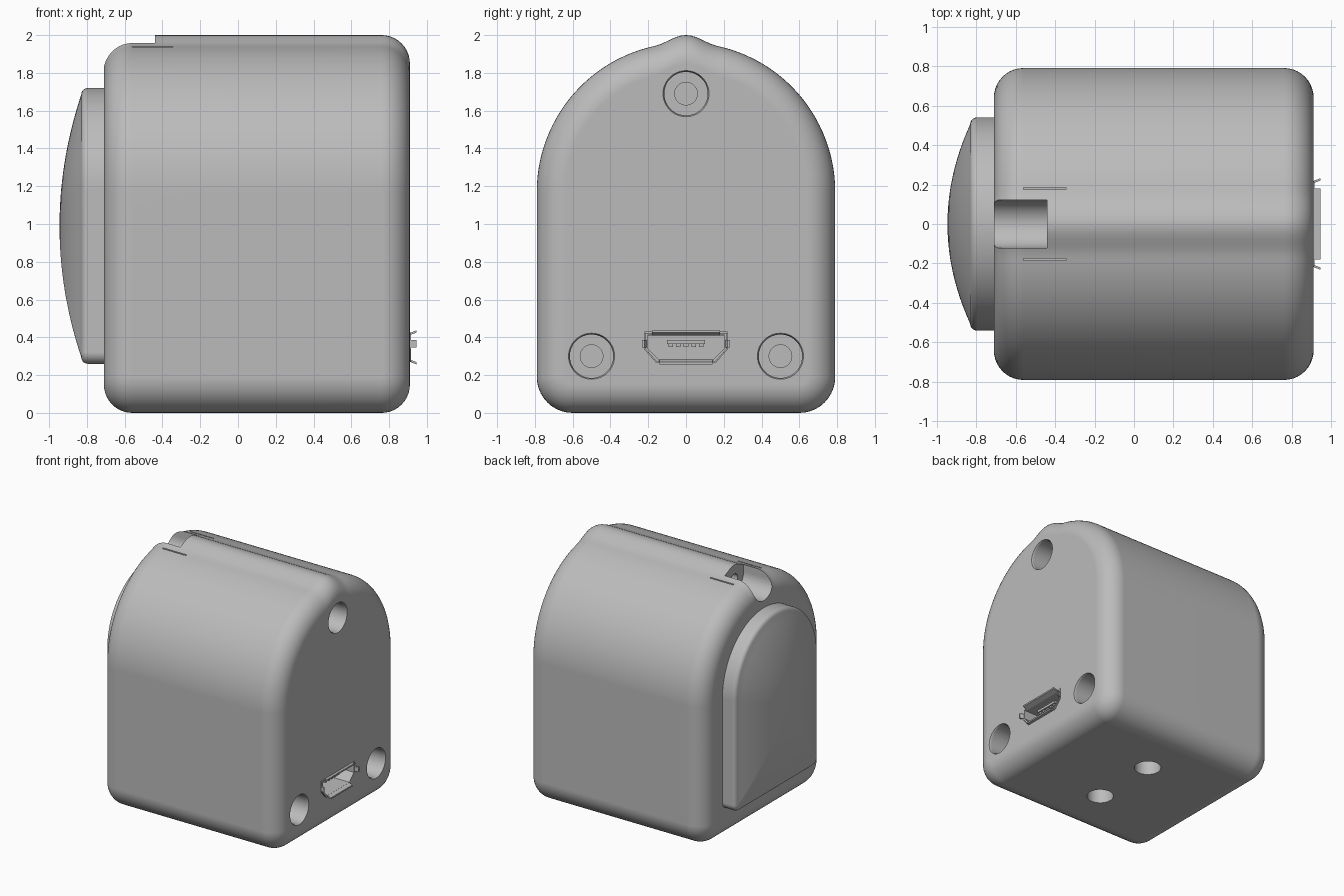
import bpy, bmesh
from math import sin, cos, pi, radians
from mathutils import Vector

old = bpy.data.objects.get("Cube")
if old:
    bpy.data.objects.remove(old, do_unlink=True)

grey = bpy.data.materials.new("plain grey")
grey.use_nodes = True
grey.diffuse_color = (0.5, 0.5, 0.5, 1)
grey.node_tree.nodes["Principled BSDF"].inputs["Base Color"].default_value = (0.5, 0.5, 0.5, 1)


def loft(name, rings, cap=True):
    """Skin a list of equal-length point rings; closed on itself if not capped."""
    bm = bmesh.new()
    vs = [[bm.verts.new(p) for p in ring] for ring in rings]
    n = len(vs[0])
    pairs = list(zip(vs, vs[1:])) + ([] if cap else [(vs[-1], vs[0])])
    for a, b in pairs:
        for i in range(n):
            j = (i + 1) % n
            bm.faces.new((a[i], a[j], b[j], b[i]))
    if cap:
        bm.faces.new(vs[0])
        bm.faces.new(vs[-1])
    bmesh.ops.recalc_face_normals(bm, faces=bm.faces)
    mesh = bpy.data.meshes.new(name)
    bm.to_mesh(mesh)
    bm.free()
    mesh.materials.append(grey)
    ob = bpy.data.objects.new(name, mesh)
    bpy.context.collection.objects.link(ob)
    return ob


def box(name, lo, hi):
    ring = lambda x: [(x, lo[1], lo[2]), (x, hi[1], lo[2]), (x, hi[1], hi[2]), (x, lo[1], hi[2])]
    return loft(name, [ring(lo[0]), ring(hi[0])])


def arc(cy, cz, r, a0, a1, n):
    return [(cy + r * cos(radians(a0 + (a1 - a0) * i / n)),
             cz + r * sin(radians(a0 + (a1 - a0) * i / n))) for i in range(n + 1)]


def arch(w, zb, zc, r, d, bump=0):
    """Arched outline in y-z, moved inward by d, with an optional ridge on top."""
    top = []
    for y, z in arc(0, zc, w - d, 0, 180, 96):
        if z > zc and abs(y) < 0.17:
            z += bump * (1 + cos(pi * y / 0.17)) / 2
        top.append((y, z))
    return (arc(w - r, zb + r, r - d, -90, 0, 10) + top
            + arc(r - w, zb + r, r - d, 180, 270, 10))


def at_x(x, pts):
    return [(x, y, z) for y, z in pts]


def round_hole(axis, centre, steps):
    """Stepped round cutter: steps are (position along axis, radius)."""
    rings = []
    for pos, r in steps:
        pts = arc(centre[0], centre[1], r, 0, 360, 48)[:-1]
        rings.append([(pos, u, v) if axis == "X" else (u, v, pos) for u, v in pts])
    return loft("hole_cutter", rings)


def activate(ob):
    bpy.ops.object.select_all(action='DESELECT')
    ob.select_set(True)
    bpy.context.view_layer.objects.active = ob


def cut(ob, cutter):
    activate(ob)
    mod = ob.modifiers.new("cut", 'BOOLEAN')
    mod.operation, mod.solver, mod.object = 'DIFFERENCE', 'EXACT', cutter
    bpy.ops.object.modifier_apply(modifier=mod.name)
    bpy.data.objects.remove(cutter, do_unlink=True)


def smooth(ob):
    activate(ob)
    bpy.ops.object.shade_smooth_by_angle(angle=radians(35))
    mod = ob.modifiers.new("weighted normals", 'WEIGHTED_NORMAL')
    mod.keep_sharp = True


# Body: arched block with rounded ends
LEFT, RIGHT, R, STEPS = -0.71, 0.91, 0.15, 10
turn = [i / STEPS * pi / 2 for i in range(STEPS + 1)]
shell = lambda x, a: at_x(x, arch(0.79, 0, 1.17, 0.19, R * (1 - cos(a)), 0.04))
body = loft("body", [shell(LEFT + R - R * sin(a), a) for a in reversed(turn)]
            + [shell(RIGHT - R + R * sin(a), a) for a in turn])

# Stepped screw holes in the right end
for centre in ((0, 1.69), (-0.5, 0.3), (0.5, 0.3)):
    cut(body, round_hole("X", centre, [(1, 0.122), (0.908, 0.122), (0.895, 0.115),
                                       (0.45, 0.115), (0.45, 0.06), (0.25, 0.06)]))

# Holes underneath
for y in (-0.28, 0.28):
    cut(body, round_hole("Z", (0.1, y), [(-0.1, 0.1), (0.35, 0.1)]))

# Open channel in the ridge, with a cord hole in its end wall
channel = [(0.122, 2.1), (-0.122, 2.1)] + arc(0, 1.9, 0.122, 180, 360, 24)
cut(body, loft("channel_cutter", [at_x(-0.9, channel), at_x(-0.44, channel)]))
cut(body, round_hole("X", (0, 1.88), [(-0.5, 0.045), (-0.1, 0.045)]))

# Thin slits beside the channel
for y in (-0.18, 0.18):
    cut(body, box("slit_cutter", (-0.56, y - 0.005, 1.89), (-0.345, y + 0.005, 2.1)))

# Socket pocket
SOCKET = [(-0.21, 0.42), (0.21, 0.42), (0.21, 0.34), (0.15, 0.275), (-0.15, 0.275), (-0.21, 0.34)]


def socket(x, grow):
    return [(x, y * (1 + grow), 0.35 + (z - 0.35) * (1 + 2 * grow)) for y, z in SOCKET]


cut(body, loft("socket_cutter", [socket(1, 0.05), socket(0.55, 0.05)]))
smooth(body)

# Socket shell, tongue and contacts
loft("socket_shell", [socket(0.56, 0.03), socket(0.915, 0.03),
                      socket(0.915, -0.04), socket(0.56, -0.04)], cap=False)
box("socket_back", (0.555, -0.2, 0.28), (0.57, 0.2, 0.41))
box("socket_tongue", (0.56, -0.1, 0.365), (0.87, 0.1, 0.385))
for i in range(5):
    y = -0.08 + 0.04 * i
    box("socket_contact", (0.56, y - 0.012, 0.35), (0.86, y + 0.012, 0.366))


# Flared lips around the socket mouth: one per side
def lip(name, p, q, out):
    a, b, o = Vector((0.905, *p)), Vector((0.905, *q)), Vector((0.04, *out))
    t = Vector((0, *out)).normalized() * 0.012
    loft(name, [[a, b, b + t, a + t], [a + o, b + o, b + o + t, a + o + t]])


lip("top_lip", (-0.18, 0.41), (0.18, 0.41), (0, 0.015))
lip("bottom_lip", (-0.14, 0.284), (0.14, 0.284), (0, -0.015))
lip("left_lip", (0.205, 0.345), (0.205, 0.385), (0.015, 0))
lip("right_lip", (-0.205, 0.345), (-0.205, 0.385), (-0.015, 0))

# Domed panel on the left end
panel = lambda x, d: at_x(x, arch(0.54, 0.26, 1.18, 0.06, d))
rings = [panel(-0.65, 0)] + [panel(-0.795 - 0.035 * sin(a), 0.035 * (1 - cos(a))) for a in turn[::2]]
edge = rings[-1]
for i in range(1, 16):
    t = 1 - i / 15.3
    rings.append([(-0.83 - 0.115 * (1 - t * t), y * t, 0.99 + (z - 0.99) * t) for x, y, z in edge])
dome = loft("domed_panel", rings)
smooth(dome)
